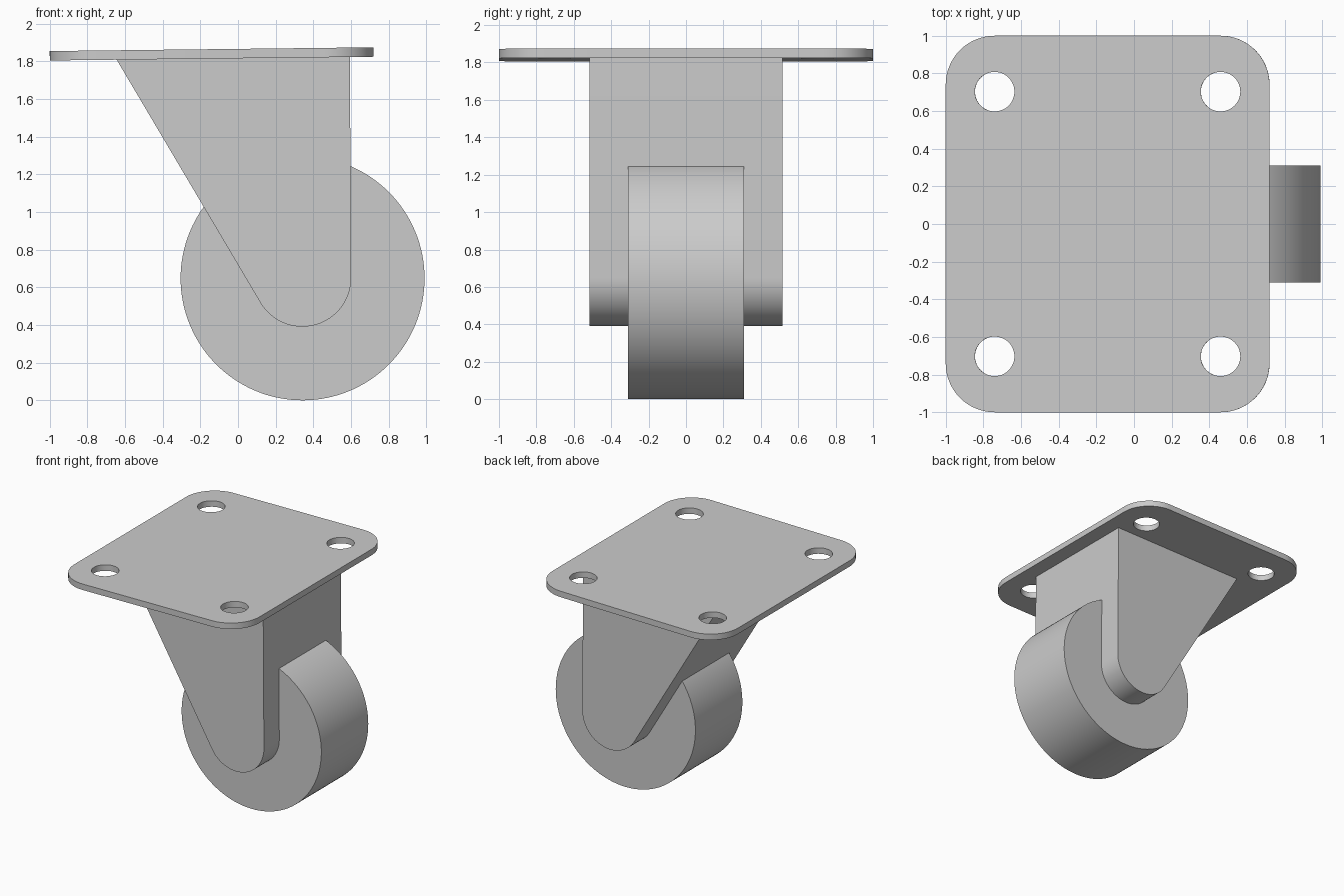
import bpy, bmesh
from math import cos, sin, radians, pi

cube = bpy.data.objects.get("Cube")
if cube:
    bpy.data.objects.remove(cube, do_unlink=True)

grey = bpy.data.materials.new("plain grey")
grey.use_nodes = True
grey.diffuse_color = (0.6, 0.6, 0.6, 1)
grey.node_tree.nodes["Principled BSDF"].inputs["Base Color"].default_value = (0.6, 0.6, 0.6, 1)


def arc(cx, cy, r, start, end, steps):
    """Points along an arc, angles in degrees."""
    angles = [radians(start + (end - start) * i / steps) for i in range(steps + 1)]
    return [(cx + r * cos(a), cy + r * sin(a)) for a in angles]


def circle(cx, cy, r, steps):
    return arc(cx, cy, r, 0, 360, steps)[:-1]


def extrude_outline(name, loops, thickness, location=(0, 0, 0), rotation=(0, 0, 0)):
    """Solid from a closed outline; further loops become holes."""
    curve = bpy.data.curves.new(name, 'CURVE')
    curve.dimensions = '2D'
    curve.fill_mode = 'BOTH'
    curve.extrude = thickness / 2
    for loop in loops:
        spline = curve.splines.new('POLY')
        spline.points.add(len(loop) - 1)
        for point, (x, y) in zip(spline.points, loop):
            point.co = (x, y, 0, 1)
        spline.use_cyclic_u = True
    obj = bpy.data.objects.new(name, curve)
    bpy.context.collection.objects.link(obj)
    obj.location, obj.rotation_euler = location, rotation
    bpy.ops.object.select_all(action='DESELECT')
    obj.select_set(True)
    bpy.context.view_layer.objects.active = obj
    bpy.ops.object.convert(target='MESH')
    obj = bpy.context.object
    bm = bmesh.new()
    bm.from_mesh(obj.data)
    bmesh.ops.remove_doubles(bm, verts=bm.verts, dist=1e-5)
    bmesh.ops.recalc_face_normals(bm, faces=bm.faces)
    bm.to_mesh(obj.data)
    bm.free()
    obj.data.materials.clear()
    obj.data.materials.append(grey)
    bpy.ops.object.shade_smooth_by_angle(angle=radians(30))
    return obj


upright = (pi / 2, 0, 0)

# Mounting plate: rounded rectangle with four bolt holes, tilted very slightly
half_x, half_y, corner = 0.86, 1.0, 0.26
outline = []
for i, (sx, sy) in enumerate([(1, 1), (-1, 1), (-1, -1), (1, -1)]):
    outline += arc(sx * (half_x - corner), sy * (half_y - corner), corner,
                   90 * i, 90 * i + 90, 16)
holes = [circle(sx * 0.6, sy * 0.703, 0.105, 48) for sx in (-1, 1) for sy in (-1, 1)]
extrude_outline("mounting_plate", [outline] + holes, 0.05,
                (-0.14, 0, 1.84), (0, -0.0116, 0))

# Bracket: solid tapered block with a rounded lower end
bracket = [(0.594, 1.825), (-0.645, 1.81)] + arc(0.342, 0.65, 0.259, 211, 360, 32)
extrude_outline("bracket", [bracket], 1.03, rotation=upright)

# Wheel
extrude_outline("wheel", [circle(0.343, 0.648, 0.648, 128)], 0.622, rotation=upright)
